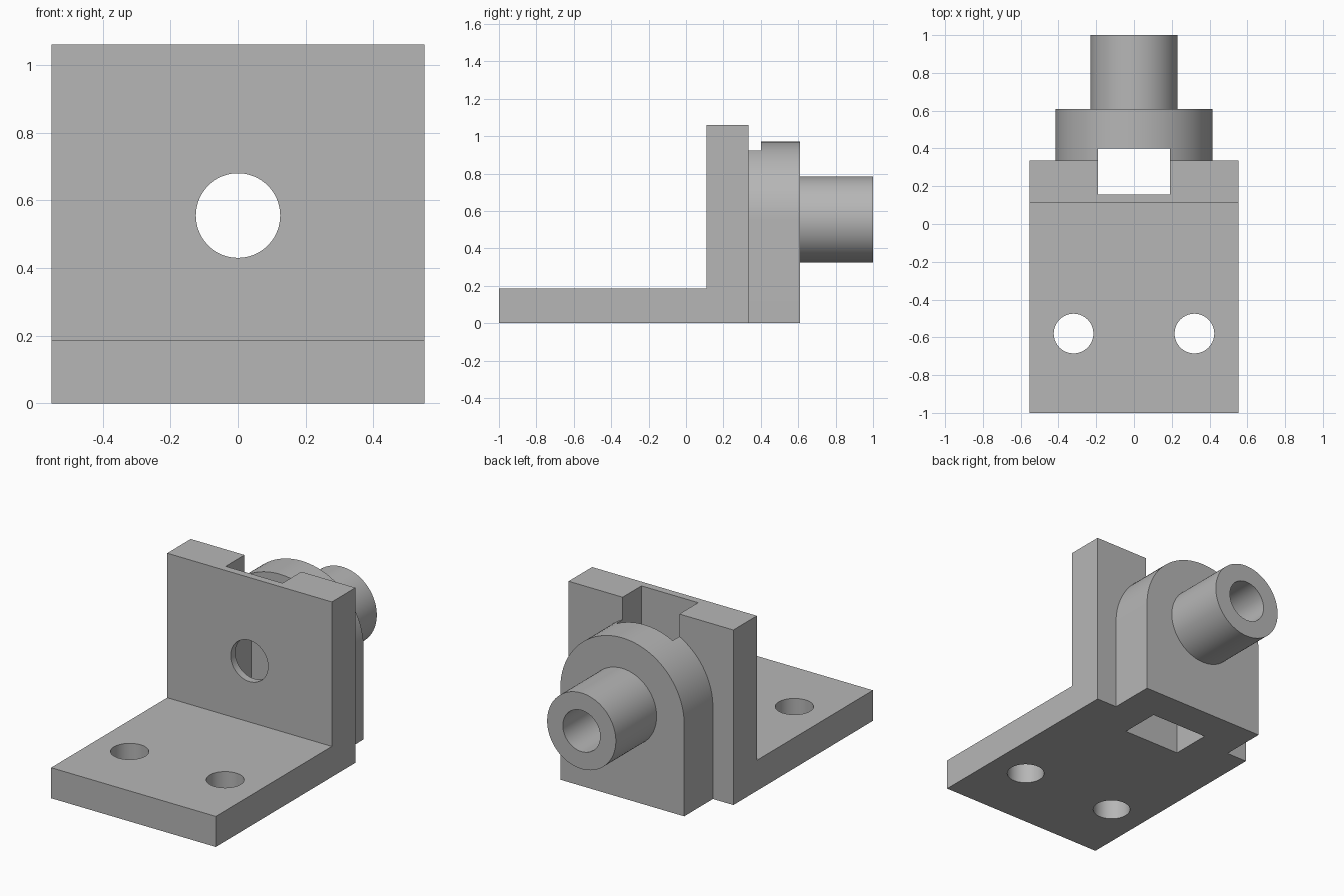
import bpy
import bmesh
import math
from mathutils import Matrix, Vector

if "Cube" in bpy.data.objects:
    bpy.data.objects.remove(bpy.data.objects["Cube"], do_unlink=True)

grey = bpy.data.materials.new("plain grey")
grey.use_nodes = True
colour = (0.47, 0.47, 0.47, 1)
grey.diffuse_color = colour
grey.node_tree.nodes["Principled BSDF"].inputs["Base Color"].default_value = colour

AXIS_Z = 0.555  # height of the bore axis


def finish(name, bm):
    bmesh.ops.recalc_face_normals(bm, faces=bm.faces)
    mesh = bpy.data.meshes.new(name)
    bm.to_mesh(mesh)
    bm.free()
    mesh.materials.append(grey)
    obj = bpy.data.objects.new(name, mesh)
    bpy.context.collection.objects.link(obj)
    return obj


def prism(name, outline, sweep):
    """Extrude a closed planar outline along a vector."""
    bm = bmesh.new()
    face = bm.faces.new([bm.verts.new(p) for p in outline])
    result = bmesh.ops.extrude_face_region(bm, geom=[face], use_keep_orig=True)
    moved = [v for v in result["geom"] if isinstance(v, bmesh.types.BMVert)]
    bmesh.ops.translate(bm, verts=moved, vec=Vector(sweep))
    return finish(name, bm)


def cylinder(name, radius, start, end):
    start, end = Vector(start), Vector(end)
    axis = end - start
    turn = axis.to_track_quat("Z", "Y").to_matrix().to_4x4()
    bm = bmesh.new()
    bmesh.ops.create_cone(bm, cap_ends=True, segments=96, radius1=radius,
                          radius2=radius, depth=axis.length,
                          matrix=Matrix.Translation((start + end) / 2) @ turn)
    return finish(name, bm)


def cut(obj, cutters):
    bpy.ops.object.select_all(action="DESELECT")
    bpy.context.view_layer.objects.active = obj
    obj.select_set(True)
    for cutter in cutters:
        mod = obj.modifiers.new("cut", "BOOLEAN")
        mod.operation = "DIFFERENCE"
        mod.solver = "EXACT"
        mod.object = cutter
        bpy.ops.object.modifier_apply(modifier=mod.name)
    bpy.ops.object.shade_smooth_by_angle(angle=math.radians(30))


# L-shaped bracket: base plate and upright wall
ell = [(-1, 0), (0.335, 0), (0.335, 1.06), (0.11, 1.06), (0.11, 0.185), (-1, 0.185)]
bracket = prism("angle_bracket", [(-0.552, y, z) for y, z in ell], (1.104, 0, 0))

# Round-topped boss behind the wall
R = 0.415
arch = [(-R, 0.335, 0), (R, 0.335, 0)]
arch += [(R * math.cos(a), 0.335, AXIS_Z + R * math.sin(a))
         for a in (math.pi * i / 48 for i in range(49))]
boss = prism("rounded_boss", arch, (0, 0.275, 0))

# Rear tube
tube = cylinder("rear_tube", 0.23, (0, 0.61, AXIS_Z), (0, 1, AXIS_Z))

# Cutters: through bore, vertical slot, two mounting holes
bore = cylinder("bore_cutter", 0.125, (0, 0, AXIS_Z), (0, 1.1, AXIS_Z))
slot = prism("slot_cutter", [(-0.19, 0.155, -0.1), (0.19, 0.155, -0.1),
                             (0.19, 0.4, -0.1), (-0.19, 0.4, -0.1)], (0, 0, 1.3))
holes = [cylinder("mount_hole_cutter", 0.105, (s * 0.32, -0.58, -0.1),
                  (s * 0.32, -0.58, 0.3)) for s in (-1, 1)]

cut(bracket, [bore, slot] + holes)
cut(boss, [bore, slot])
cut(tube, [bore])

for helper in [bore, slot] + holes:
    bpy.data.objects.remove(helper, do_unlink=True)
